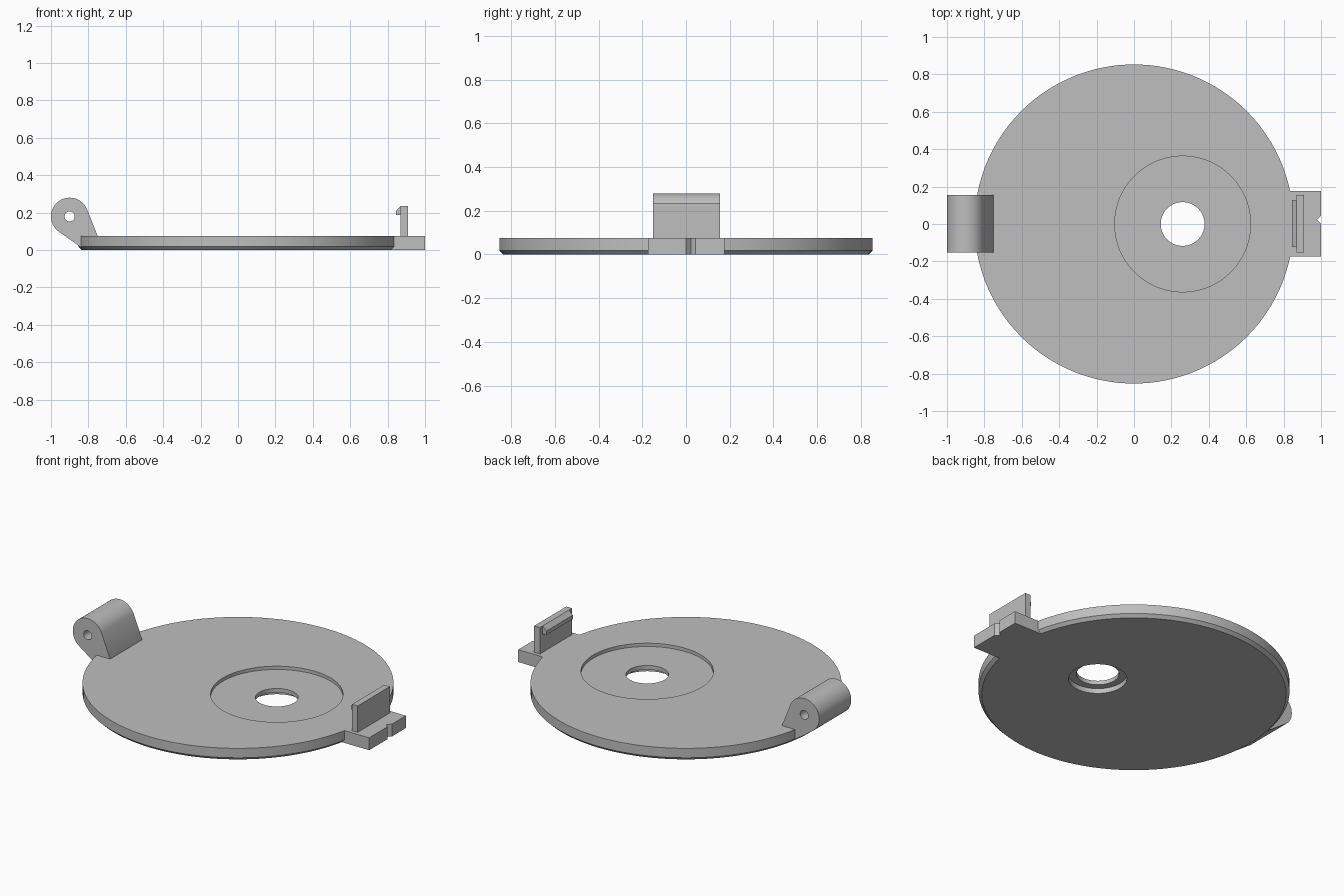
import bpy
import bmesh
from math import cos, sin, radians
from mathutils import Vector

cube = bpy.data.objects.get("Cube")
if cube:
    bpy.data.objects.remove(cube, do_unlink=True)

grey = bpy.data.materials.new("plain grey")
grey.use_nodes = True
colour = (0.52, 0.52, 0.52, 1)
grey.diffuse_color = colour
grey.node_tree.nodes["Principled BSDF"].inputs["Base Color"].default_value = colour


def extrude(name, points, vector):
    """Solid made by sweeping a closed outline along a vector."""
    bm = bmesh.new()
    face = bm.faces.new([bm.verts.new(p) for p in points])
    swept = bmesh.ops.extrude_face_region(bm, geom=[face], use_keep_orig=True)["geom"]
    verts = [v for v in swept if isinstance(v, bmesh.types.BMVert)]
    bmesh.ops.translate(bm, verts=verts, vec=Vector(vector))
    bmesh.ops.recalc_face_normals(bm, faces=bm.faces)
    mesh = bpy.data.meshes.new(name)
    bm.to_mesh(mesh)
    bm.free()
    mesh.materials.append(grey)
    obj = bpy.data.objects.new(name, mesh)
    bpy.context.collection.objects.link(obj)
    return obj


def arc(radius, start=0, end=360, steps=128):
    return [(radius * cos(radians(start + (end - start) * i / steps)),
             radius * sin(radians(start + (end - start) * i / steps)))
            for i in range(steps + (end - start < 360))]


def disc(name, x, radius, low, high):
    return extrude(name, [(x + a, b, low) for a, b in arc(radius)], (0, 0, high - low))


def side_profile(name, points, low, high):
    """Outline in x and z, swept along y."""
    return extrude(name, [(x, low, z) for x, z in points], (0, high - low, 0))


def combine(obj, other, operation):
    mod = obj.modifiers.new(operation.lower(), "BOOLEAN")
    mod.operation, mod.object, mod.solver = operation, other, "EXACT"
    bpy.context.view_layer.objects.active = obj
    bpy.ops.object.modifier_apply(modifier=mod.name)
    bpy.data.objects.remove(other, do_unlink=True)


TOP = 0.075

# Round plate with a chamfered lower rim
plate = disc("round_plate", 0, 0.853, 0, TOP)
bm = bmesh.new()
bm.from_mesh(plate.data)
rim = [e for e in bm.edges if all(v.co.z < 0.01 for v in e.verts)]
bmesh.ops.bevel(bm, geom=rim, offset=0.018, segments=1, affect="EDGES")
bm.to_mesh(plate.data)
bm.free()

# Tab with a V notch in its outer edge
tab = extrude("tab", [(0.8, -0.174, 0), (1, -0.174, 0), (1, 0, 0), (0.978, 0.022, 0),
                      (1, 0.044, 0), (1, 0.177, 0), (0.8, 0.177, 0)], (0, 0, TOP))
combine(plate, tab, "UNION")

# Off-centre recess, through hole and lower counterbore
for radius, low, high in ((0.363, 0.055, 0.2), (0.117, -0.1, 0.2), (0.16, -0.1, 0.03)):
    combine(plate, disc("cutter", 0.26, radius, low, high), "DIFFERENCE")

# Hinge lug with a pin hole
cx, cz = -0.9, 0.18
outline = [(cx + a, cz + b) for a, b in arc(0.1, 22, 235, 48)]
outline += [(-0.827, 0.006), (-0.75, 0.006), (-0.75, TOP)]
lug = side_profile("hinge_lug", outline, -0.152, 0.155)
pin = side_profile("cutter", [(cx + a, cz + b) for a, b in arc(0.027, steps=48)], -0.3, 0.3)
combine(lug, pin, "DIFFERENCE")

# Upright latch and its inward hook
latch = side_profile("latch_plate", [(0.87, 0.06), (0.908, 0.06), (0.908, 0.235), (0.87, 0.235)],
                     -0.152, 0.155)
hook = side_profile("latch_hook", [(0.875, 0.187), (0.875, 0.235), (0.87, 0.235),
                                   (0.845, 0.21), (0.845, 0.187)], -0.124, 0.128)

# Smooth the round walls and keep the edges crisp
for obj in (plate, lug, latch, hook):
    bpy.ops.object.select_all(action="DESELECT")
    obj.select_set(True)
    bpy.context.view_layer.objects.active = obj
    bpy.ops.object.shade_smooth_by_angle(angle=radians(25))
